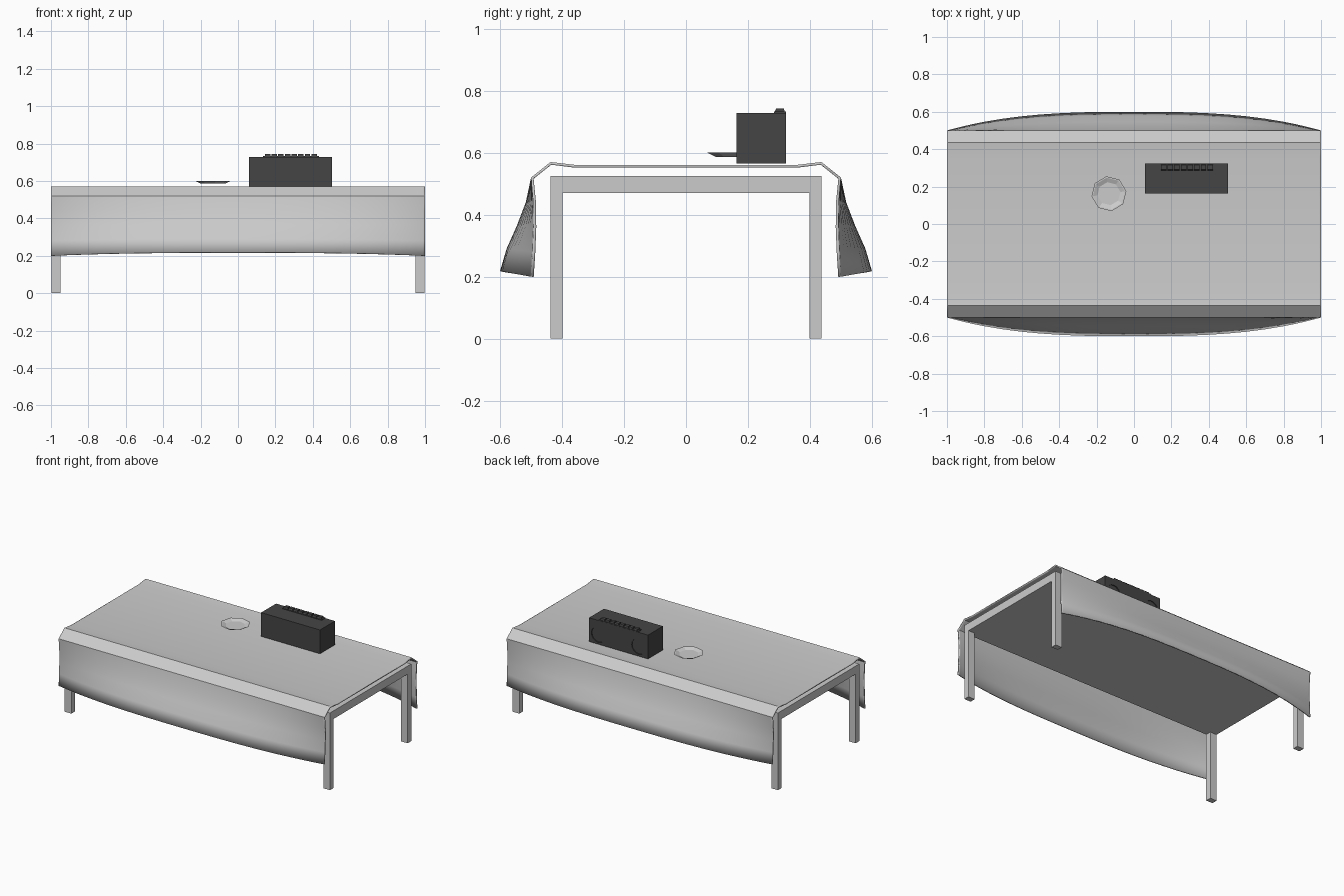
import bpy, bmesh, math
from mathutils import Matrix

if "Cube" in bpy.data.objects:
    bpy.data.objects.remove(bpy.data.objects["Cube"])

dark = bpy.data.materials.new("dark_plastic")
dark.diffuse_color = (0.06, 0.06, 0.06, 1)
dark.use_nodes = True
dark.node_tree.nodes["Principled BSDF"].inputs["Base Color"].default_value = dark.diffuse_color


def make(name, bm, mat=None):
    me = bpy.data.meshes.new(name)
    bm.to_mesh(me)
    bm.free()
    ob = bpy.data.objects.new(name, me)
    bpy.context.collection.objects.link(ob)
    if mat:
        me.materials.append(mat)
    return ob


def add_box(bm, x0, x1, y0, y1, z0, z1):
    m = Matrix.Translation(((x0 + x1) / 2, (y0 + y1) / 2, (z0 + z1) / 2)) @ \
        Matrix.Diagonal((x1 - x0, y1 - y0, z1 - z0, 1))
    return bmesh.ops.create_cube(bm, size=1, matrix=m)["verts"]


def box(name, *b, mat=None):
    bm = bmesh.new()
    add_box(bm, *b)
    return make(name, bm, mat)


# Table: slab and four corner legs
box("table_top", -0.998, 0.998, -0.437, 0.437, 0.47, 0.525)
for sx, nx in ((-1, "left"), (1, "right")):
    for sy, ny in ((-1, "front"), (1, "back")):
        x = sorted((sx * 0.948, sx * 0.998))
        y = sorted((sy * 0.398, sy * 0.437))
        box(f"{ny}_{nx}_leg", *x, *y, 0, 0.47)

# Tablecloth: half profile (y, z, outward billow, lift), swept along x
half = [(0.36, 0.561, 0, 0), (0.437, 0.57, 0, 0), (0.5, 0.52, 0, 0),
        (0.493, 0.44, 0.024, 0), (0.492, 0.36, 0.054, 0.004),
        (0.495, 0.28, 0.084, 0.01), (0.5, 0.2, 0.1, 0.018)]
profile = [(-y, z, -b, l) for y, z, b, l in reversed(half)] + half
xs = [math.sin(math.pi / 2 * i / 12) for i in range(-12, 13)]
bm = bmesh.new()
rows = []
for x in xs:
    k = 1 - abs(x) ** 2.8
    rows.append([bm.verts.new((x, y + b * k, z + l * k)) for y, z, b, l in profile])
for r0, r1 in zip(rows, rows[1:]):
    for j in range(len(profile) - 1):
        bm.faces.new((r0[j], r1[j], r1[j + 1], r0[j + 1]))
cloth = make("tablecloth", bm)
sol = cloth.modifiers.new("thickness", "SOLIDIFY")
sol.thickness = 0.009
sol.offset = -1
bpy.context.view_layer.objects.active = cloth
cloth.select_set(True)
bpy.ops.object.shade_smooth_by_angle(angle=math.radians(32))

# Plate: eight-sided dish, outer wall then inner bowl
bm = bmesh.new()
rings = []
for r, z in ((0.066, 0.586), (0.094, 0.6), (0.086, 0.6), (0.062, 0.59)):
    rings.append([bm.verts.new((-0.134 + r * math.cos(a), 0.162 + r * math.sin(a), z))
                  for a in (math.tau * i / 8 + 0.15 for i in range(8))])
for a, b in zip(rings, rings[1:]):
    for i in range(8):
        n = (i + 1) % 8
        bm.faces.new((a[i], a[n], b[n], b[i]))
bm.faces.new(rings[0][::-1])
bm.faces.new(rings[-1])
make("plate", bm)

# Radio body with two recessed round speakers on the back face
radio = box("radio_body", 0.06, 0.503, 0.163, 0.323, 0.566, 0.728, mat=dark)
bm = bmesh.new()
for x in (0.13, 0.433):
    m = Matrix.Translation((x, 0.323, 0.632)) @ Matrix.Rotation(math.pi / 2, 4, "X")
    bmesh.ops.create_cone(bm, cap_ends=True, segments=16, radius1=0.053,
                          radius2=0.053, depth=0.012, matrix=m)
cutter = make("speaker_cutter", bm)
cutter.hide_render = True
cutter.hide_set(True)
cut = radio.modifiers.new("speakers", "BOOLEAN")
cut.operation = "DIFFERENCE"
cut.object = cutter

# Button strip and row of tapered keys along the back top edge
box("button_strip", 0.135, 0.432, 0.284, 0.322, 0.726, 0.733, mat=dark)
bm = bmesh.new()
for i in range(8):
    x = 0.144 + i * 0.0355
    for v in add_box(bm, x, x + 0.029, 0.286, 0.319, 0.732, 0.743):
        if v.co.z > 0.74:
            v.co.y += 0.005 if v.co.y < 0.3 else -0.004
make("radio_buttons", bm, dark)
